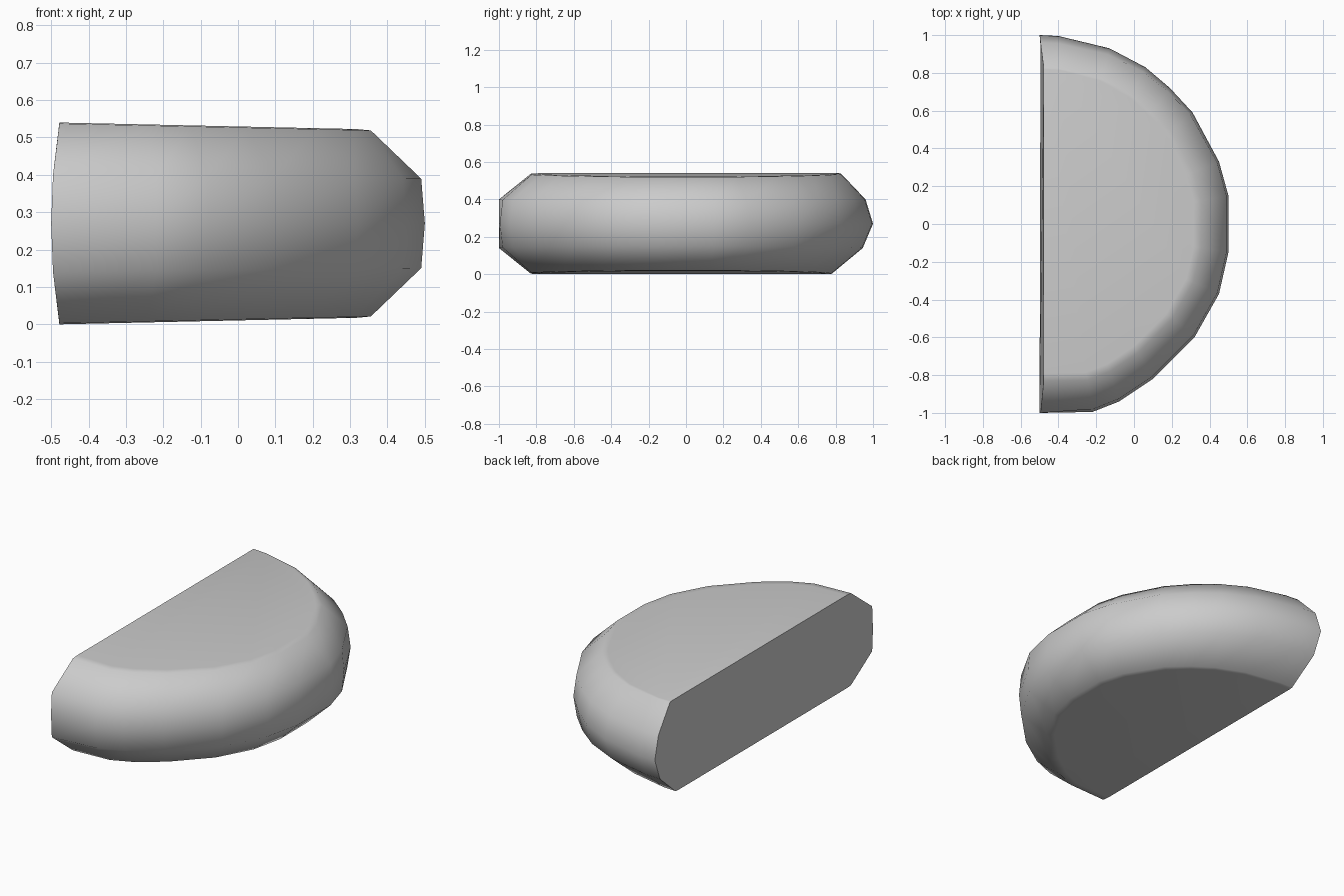
import bpy
import bmesh
import math

cube = bpy.data.objects.get("Cube")
if cube:
    bpy.data.objects.remove(cube, do_unlink=True)

# Stone colour
grey = bpy.data.materials.new("plain grey")
grey.use_nodes = True
colour = (0.6, 0.6, 0.6, 1)
grey.diffuse_color = colour
grey.node_tree.nodes["Principled BSDF"].inputs["Base Color"].default_value = colour

# Half-round outline, from the front corner to the rear corner
outline = [(-0.5, -1), (-0.22, -0.995), (-0.08, -0.94), (0.1, -0.82), (0.32, -0.6),
           (0.45, -0.37), (0.5, -0.15), (0.5, 0.15), (0.45, 0.33), (0.31, 0.59),
           (0.19, 0.72), (0.06, 0.83), (-0.13, 0.93), (-0.4, 0.995), (-0.5, 1)]

# Levels: height, outline scale, scale at the rear corner, position of the cut face
levels = [(0.0, 0.79, 0.76, -0.478), (0.003, 0.83, 0.78, -0.478), (0.14, 0.985, 0.945, -0.495),
          (0.27, 1.0, 1.0, -0.5), (0.40, 0.985, 0.96, -0.495),
          (0.537, 0.83, 0.83, -0.478), (0.54, 0.79, 0.82, -0.478)]

bm = bmesh.new()
rings = []
for z, scale, rear, cut in levels:
    ring = []
    for i, (x, y) in enumerate(outline):
        blend = max(0, y) ** 3
        s = scale * (1 - blend) + rear * blend
        if i == 0 and 0.1 < z < 0.45:
            s = 1.0
        px = cut + (x + 0.5) * (s * 0.98 + 0.02)
        # The slab thins slightly towards the round side
        lean = 0.018 * (px - cut) / 0.82
        lift = lean * (1 - z / 0.27)
        ring.append(bm.verts.new((px, y * s, z + lift)))
    rings.append(ring)

# Rounded rim
for low, high in zip(rings, rings[1:]):
    for i in range(len(outline) - 1):
        bm.faces.new((low[i], low[i + 1], high[i + 1], high[i]))

# Top, underside and flat cut face
bm.faces.new(rings[-1])
bm.faces.new(list(reversed(rings[0])))
bm.faces.new([r[0] for r in rings] + [r[-1] for r in reversed(rings)])
bmesh.ops.recalc_face_normals(bm, faces=bm.faces)

mesh = bpy.data.meshes.new("half_round_stone")
bm.to_mesh(mesh)
bm.free()
mesh.materials.append(grey)
stone = bpy.data.objects.new("half_round_stone", mesh)
bpy.context.collection.objects.link(stone)

bpy.context.view_layer.objects.active = stone
stone.select_set(True)
bpy.ops.object.shade_smooth_by_angle(angle=math.radians(50))
